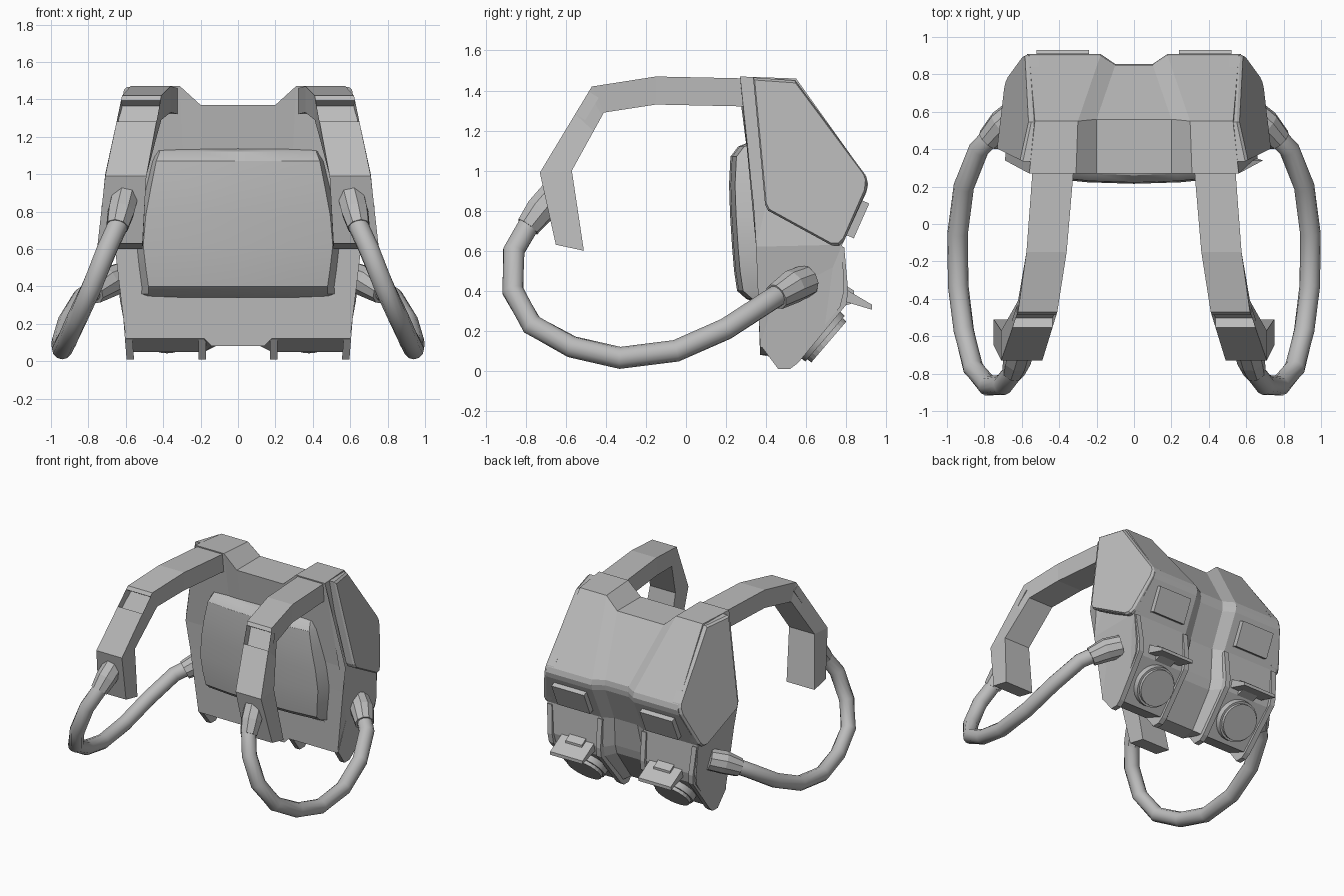
import bpy, bmesh, math
from mathutils import Vector

if "Cube" in bpy.data.objects:
    bpy.data.objects.remove(bpy.data.objects["Cube"])

grey = bpy.data.materials.new("grey")
grey.diffuse_color = (0.5, 0.5, 0.5, 1)
grey.use_nodes = True
grey.node_tree.nodes["Principled BSDF"].inputs["Base Color"].default_value = grey.diffuse_color


def finish(name, bm, mirror=False, smooth=None):
    bmesh.ops.recalc_face_normals(bm, faces=bm.faces)
    me = bpy.data.meshes.new(name)
    bm.to_mesh(me)
    bm.free()
    ob = bpy.data.objects.new(name, me)
    bpy.context.collection.objects.link(ob)
    me.materials.append(grey)
    if smooth:
        bpy.context.view_layer.objects.active = ob
        ob.select_set(True)
        bpy.ops.object.shade_smooth_by_angle(angle=math.radians(smooth))
        ob.select_set(False)
    if mirror:
        ob.modifiers.new("mirror", 'MIRROR')
    return ob


def loft(rings, closed=True, caps=True):
    """Skin a list of equal-length rings."""
    bm = bmesh.new()
    vs = [[bm.verts.new(p) for p in r] for r in rings]
    n = len(rings[0])
    for a, b in zip(vs, vs[1:]):
        for i in range(n if closed else n - 1):
            j = (i + 1) % n
            bm.faces.new((a[i], a[j], b[j], b[i]))
    if caps:
        bm.faces.new(vs[0])
        bm.faces.new(vs[-1])
    return bm


def prism(name, yz, x0, x1):
    return finish(name, loft([[(x, y, z) for y, z in yz] for x in (x0, x1)]), True)


def rod(path, radii, sides):
    """Rings of a round tube along a path."""
    path = [Vector(p) for p in path]
    rings = []
    for i, p in enumerate(path):
        t = (path[min(i + 1, len(path) - 1)] - path[max(i - 1, 0)]).normalized()
        u = t.cross(Vector((1, 0.3, 0))).normalized()
        v = t.cross(u)
        rings.append([p + radii[i] * (math.cos(a) * u + math.sin(a) * v)
                      for a in (2 * math.pi * k / sides for k in range(sides))])
    return rings


def box(name, loc, size, tilt):
    bm = bmesh.new()
    bmesh.ops.create_cube(bm, size=1)
    for v in bm.verts:
        v.co = Vector(a * b for a, b in zip(v.co, size))
    ob = finish(name, bm)
    ob.location, ob.rotation_euler = loc, (tilt, 0, 0)
    return ob


# Pack body: (side y, z, outer x, inner x), (centre x, y, z) round the profile
profile = [
    (.27, 1.47, .56, .31, .20, .27, 1.37), (.55, 1.46, .53, .30, .20, .56, 1.37),
    (.90, .97, .56, .18, .10, .85, .97), (.91, .93, .57, .18, .10, .855, .93),
    (.90, .89, .575, .18, .10, .85, .89), (.78, .63, .65, .18, .10, .74, .63),
    (.79, .40, .64, .18, .12, .70, .40), (.77, .32, .63, .18, .12, .68, .33),
    (.54, .05, .58, .18, .12, .50, .08), (.37, .12, .60, .18, .14, .37, .08),
    (.35, .62, .66, .25, .16, .35, .62), (.34, .82, .69, .28, .18, .34, .82)]
rings = []
for s in (-1, 1):
    pair = [[(s * p[2], p[0], p[1]) for p in profile],
            [(s * p[3], p[0], p[1]) for p in profile],
            [(s * p[4], p[5], p[6]) for p in profile]]
    rings += pair if s < 0 else pair[::-1]
bm = loft(rings, caps=False)
bm.verts.ensure_lookup_table()
for base in (0, 5 * len(profile)):
    for ids in ((0, 1, 2, 3, 4, 5, 10, 11), (5, 6, 7, 8, 9, 10)):
        bm.faces.new([bm.verts[base + i] for i in ids])
bmesh.ops.triangulate(bm, faces=[f for f in bm.faces if len(f.verts) > 4])
body = finish("pack_body", bm)

# Cut vents and nozzle wells into the body
vent_tilt = math.atan2(-.406, .914)
nozzle_tilt = math.atan2(-.759, -.651)
for s in (-1, 1):
    vent = box("vent_cutter", (s * .38, .84, .765), (.28, .08, .19), vent_tilt)
    bm = bmesh.new()
    bmesh.ops.create_cone(bm, cap_ends=True, segments=24, radius1=.135, radius2=.135, depth=.14)
    well = finish("well_cutter", bm)
    well.location, well.rotation_euler = (s * .38, .66, .19), (nozzle_tilt, 0, 0)
    for c in (vent, well):
        c.hide_render = True
        c.display_type = 'WIRE'
        m = body.modifiers.new("cut", 'BOOLEAN')
        m.operation, m.object, m.solver = 'DIFFERENCE', c, 'EXACT'
    # Vent slats
    for k in range(4):
        d = (k - 1.5) * .05
        box("vent_slat", (s * .38, .825 + d * .406, .765 + d * .914), (.28, .05, .016), vent_tilt - .5)
    # Round exhaust nozzle with a bowl inside
    prof = [(.0, -.06), (.06, -.05), (.105, -.01), (.125, .045), (.15, .045), (.155, -.02), (.13, -.06)]
    seg = 24
    bm = loft([[(r * math.cos(2 * math.pi * k / seg), r * math.sin(2 * math.pi * k / seg), h)
                for k in range(seg)] for r, h in prof], caps=False)
    bmesh.ops.remove_doubles(bm, verts=bm.verts, dist=1e-5)
    noz = finish("exhaust_nozzle", bm, smooth=35)
    noz.location, noz.rotation_euler = (s * .38, .66, .19), (nozzle_tilt, 0, 0)

# Lower ribs either side of each nozzle
rib = [(.37, .13), (.46, .01), (.52, .01), (.56, .04), (.80, .33), (.81, .40), (.79, .62), (.5, .55)]
prism("inner_rib", rib, .17, .21)
bm = loft([[(x + .08 * z, y, z) for y, z in rib] for x in (.555, .595)])
finish("outer_rib", bm, True)

# Fins above the nozzles
prism("fin", [(.76, .43), (.93, .33), (.93, .305), (.78, .35)], .24, .52)
prism("fin_mount", [(.76, .45), (.84, .40), (.84, .34), (.74, .31)], .31, .45)

# Flared side plates lying on one slanted plane
plate = [(.335, 1.465), (.545, 1.45), (.895, .98), (.905, .95), (.90, .90), (.79, .65),
         (.765, .625), (.73, .625), (.41, .80), (.395, .83)]
cy, cz = .6, 1.05


def plate_ring(off, k):
    return [(.56 - .229 * (y - .55) - .209 * (z - 1.45) + off,
             cy + (y - cy) * k, cz + (z - cz) * k) for y, z in plate]


finish("side_plate", loft([plate_ring(-.07, 1), plate_ring(-.012, 1), plate_ring(.003, .97)]), True)

# Curved back pad: (z, front y, half width)
rows = [(1.14, .31, .45), (1.12, .26, .45), (1.07, .222, .47), (.93, .215, .50), (.78, .22, .53),
        (.62, .23, .545), (.50, .24, .53), (.40, .255, .515), (.36, .30, .515), (.34, .35, .52)]
across = [(-1, None), (-.93, .03), (-.5, .008), (0, 0), (.5, .008), (.93, .03), (1, None)]
finish("back_pad", loft([[(u * w, .36 if d is None else y + d, z) for u, d in across]
                         for z, y, w in rows]), smooth=30)

# Shoulder straps: outer y, z, inner y, z, inner x, outer x
st = [(.32, 1.46, .32, 1.32, .32, .54), (-.15, 1.47, -.15, 1.33, .36, .575),
      (-.47, 1.42, -.41, 1.29, .41, .62), (-.73, .99, -.57, 1.0, .49, .71),
      (-.65, .63, -.51, .60, .51, .75)]
mix = lambda t: tuple(a + (b - a) * t for a, b in zip(st[2], st[3]))
st[3:3] = [mix(.06), mix(.32)]
bm = loft([[(a, yo, zo), (b, yo, zo), (b, yi, zi), (a, yi, zi)] for yo, zo, yi, zi, a, b in st])
bm.faces.ensure_lookup_table()
slot = bm.faces[3 * 4]
bmesh.ops.inset_individual(bm, faces=[slot], thickness=.022, depth=0)
bm.normal_update()
bmesh.ops.translate(bm, verts=slot.verts, vec=(0, .05, -.03))
finish("shoulder_strap", bm, True)

# Hoses from strap to pack, with end cuffs
path = [(.61, -.68, .86), (.645, -.79, .72), (.70, -.86, .60), (.78, -.865, .40), (.86, -.77, .23),
        (.91, -.57, .12), (.94, -.33, .065), (.943, -.05, .10), (.91, .20, .21), (.83, .40, .34),
        (.72, .51, .41), (.62, .57, .44)]
finish("hose", loft(rod(path, [.055] * len(path), 12)), True, 40)
finish("front_cuff", loft(rod([(.605, -.66, .88), (.625, -.73, .80), (.645, -.79, .72)],
                              [.075, .075, .062], 8)), True)
finish("rear_cuff", loft(rod([(.62, .60, .45), (.70, .53, .42), (.775, .45, .37)],
                             [.08, .085, .068], 10)), True)
